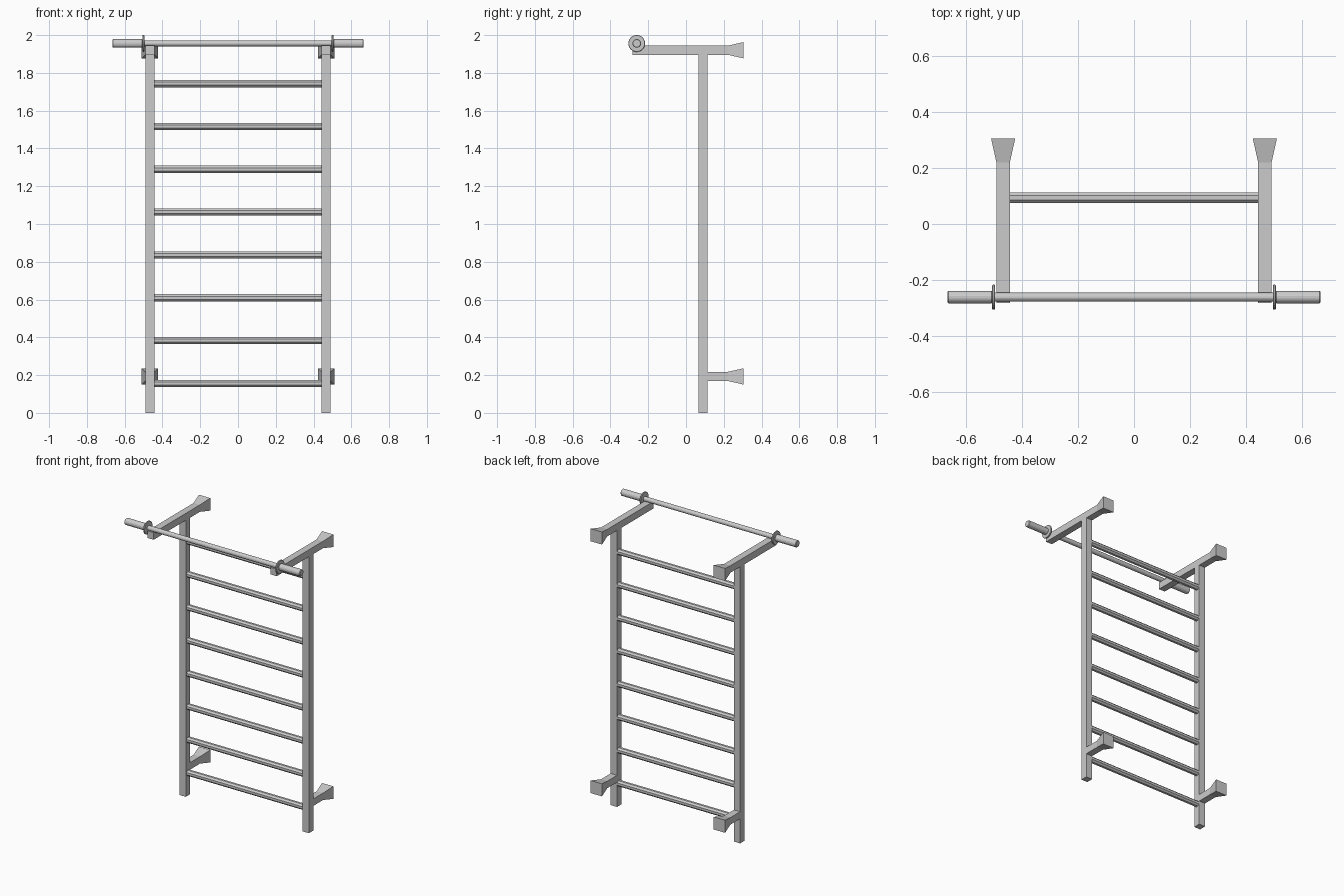
import bpy, bmesh
from math import radians
from mathutils import Matrix

if "Cube" in bpy.data.objects:
    bpy.data.objects.remove(bpy.data.objects["Cube"])

POST_X, POST_Y, W = 0.467, 0.091, 0.024   # post centre and half width
BAR_Y, BAR_Z = -0.261, 1.956


def finish(name, bm):
    bmesh.ops.recalc_face_normals(bm, faces=bm.faces)
    mesh = bpy.data.meshes.new(name)
    bm.to_mesh(mesh)
    bm.free()
    ob = bpy.data.objects.new(name, mesh)
    bpy.context.collection.objects.link(ob)
    return ob


def square_loft(name, sections, axis, cx, c2):
    """Square sections (position, half width) lofted along Y or Z."""
    bm = bmesh.new()
    rings = []
    for t, h in sections:
        ring = []
        for a, b in ((-h, -h), (h, -h), (h, h), (-h, h)):
            co = (cx + a, t, c2 + b) if axis == 'Y' else (cx + a, c2 + b, t)
            ring.append(bm.verts.new(co))
        rings.append(ring)
    for r, s in zip(rings, rings[1:]):
        for i in range(4):
            j = (i + 1) % 4
            bm.faces.new((r[i], r[j], s[j], s[i]))
    bm.faces.new(rings[0])
    bm.faces.new(rings[-1])
    return finish(name, bm)


def rod(name, x0, x1, r, y, z, sides, bevel=0):
    """Cylinder along X, optionally with chamfered end rims."""
    bm = bmesh.new()
    m = (Matrix.Translation(((x0 + x1) / 2, y, z)) @ Matrix.Rotation(radians(90), 4, 'Y')
         @ Matrix.Rotation(radians(180 / sides), 4, 'Z'))
    bmesh.ops.create_cone(bm, cap_ends=True, segments=sides, radius1=r, radius2=r,
                          depth=x1 - x0, matrix=m)
    if bevel:
        rims = [e for e in bm.edges if abs(e.verts[0].co.x - e.verts[1].co.x) < 1e-5]
        bmesh.ops.bevel(bm, geom=rims, offset=bevel, segments=1, affect='EDGES')
    return finish(name, bm)


for side, s in (("left", -1), ("right", 1)):
    x = s * POST_X
    # Upright and its two flared wall brackets
    square_loft(f"{side}_upright", [(0, W), (1.897, W)], 'Z', x, POST_Y)
    square_loft(f"{side}_top_arm", [(-0.282, W), (0.22, W), (0.305, 0.043)], 'Y', x, 1.92)
    square_loft(f"{side}_lower_bracket", [(POST_Y + W, W), (0.22, W), (0.305, 0.043)],
                'Y', x, 0.193)
    # Bar collar and grip sleeve
    a, b = sorted((s * 0.496, s * 0.506))
    rod(f"{side}_bar_collar", a, b, 0.0445, BAR_Y, BAR_Z, 32, 0.002)
    a, b = sorted((s * 0.506, s * 0.665))
    rod(f"{side}_bar_sleeve", a, b, 0.023, BAR_Y, BAR_Z, 16, 0.003)

# Pull-up bar
rod("pull_up_bar", -0.497, 0.497, 0.016, BAR_Y, BAR_Z, 16)

# Rungs
for i in range(8):
    rod(f"rung_{i + 1}", -POST_X + W, POST_X - W, 0.0205, 0.094, 0.156 + i * 0.2267, 8)
